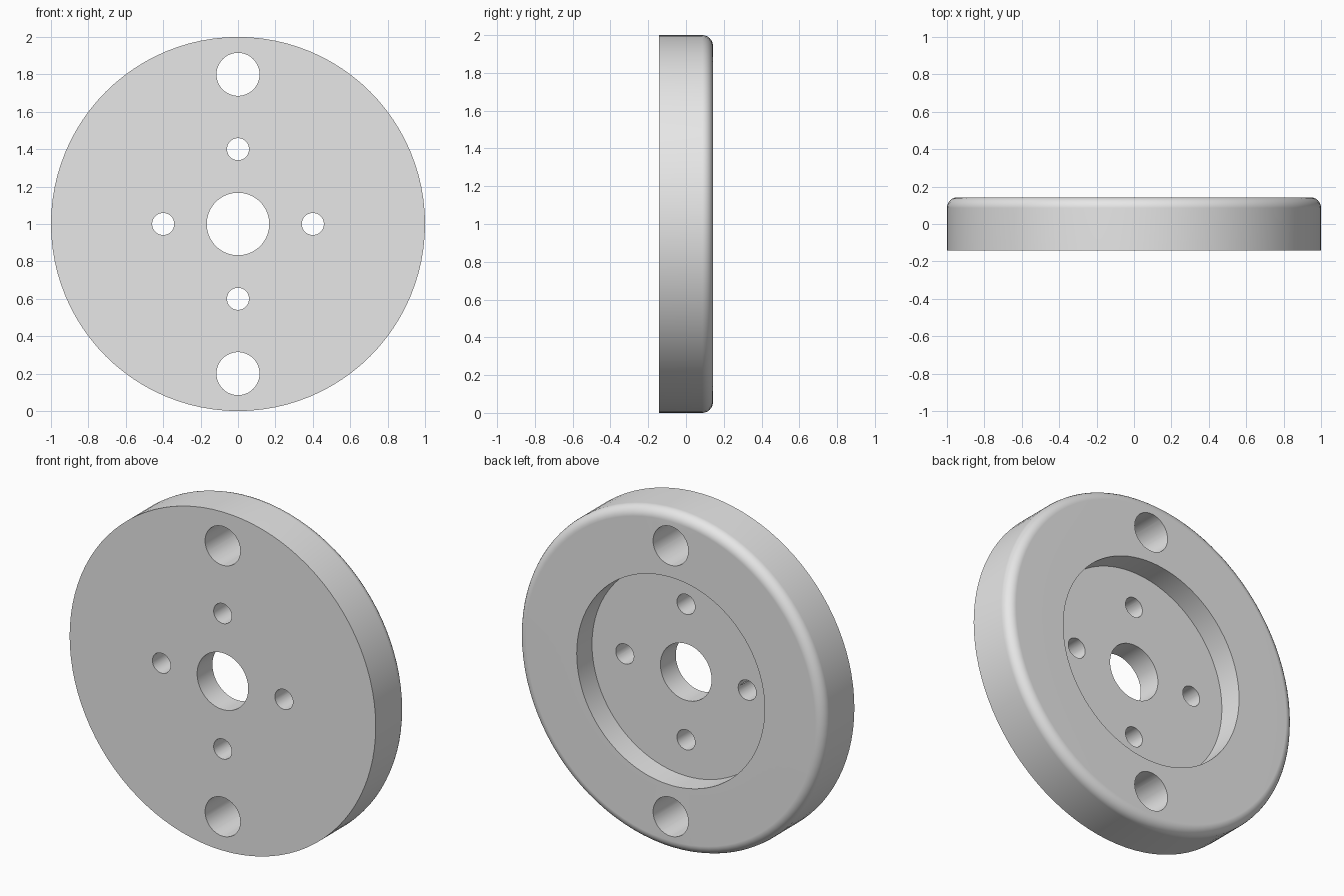
import bpy, bmesh, math
from mathutils import Vector

cube = bpy.data.objects.get("Cube")
if cube:
    bpy.data.objects.remove(cube, do_unlink=True)

HALF = 0.143          # half thickness
FILLET = 0.057        # rounded back rim
BORE, RECESS = 0.167, 0.614
CENTRE = Vector((0, 0, 1))

grey = bpy.data.materials.new("plain grey")
grey.use_nodes = True
grey.diffuse_color = (0.8, 0.8, 0.8, 1)
grey.node_tree.nodes["Principled BSDF"].inputs["Base Color"].default_value = grey.diffuse_color


def lathe(name, profile, location, steps):
    """Spin a closed (radius, depth) profile around the depth axis."""
    bm = bmesh.new()
    verts = [bm.verts.new((r, y, 0)) for r, y in profile]
    edges = [bm.edges.new((a, b)) for a, b in zip(verts, verts[1:] + verts[:1])]
    bmesh.ops.spin(bm, geom=verts + edges, cent=(0, 0, 0), axis=(0, 1, 0),
                   angle=math.tau, steps=steps, use_duplicate=False)
    bmesh.ops.remove_doubles(bm, verts=bm.verts, dist=1e-5)
    # Drop the degenerate edges on the axis, if the profile touches it
    bmesh.ops.dissolve_degenerate(bm, edges=bm.edges, dist=1e-6)
    bmesh.ops.recalc_face_normals(bm, faces=bm.faces)
    mesh = bpy.data.meshes.new(name)
    bm.to_mesh(mesh)
    bm.free()
    obj = bpy.data.objects.new(name, mesh)
    obj.location = location
    mesh.materials.append(grey)
    bpy.context.collection.objects.link(obj)
    return obj


def hole_cutter(name, x, z, radius):
    """Plain cylinder through the full thickness."""
    bpy.ops.mesh.primitive_cylinder_add(vertices=48, radius=radius, depth=1,
                                        location=CENTRE + Vector((x, 0, z)),
                                        rotation=(math.pi / 2, 0, 0))
    obj = bpy.context.object
    obj.name = name
    obj.hide_render = True
    obj.data.materials.append(grey)
    return obj


# Disc body: flat front, central bore, rounded back rim, round recess in the back
rim = [(1 - FILLET + FILLET * math.cos(a), HALF - FILLET + FILLET * math.sin(a))
       for a in (math.radians(15 * i) for i in range(7))]
disc = lathe("flange_disc",
             [(BORE, -HALF), (1, -HALF)] + rim + [(RECESS, HALF), (RECESS, 0), (BORE, 0)],
             CENTRE, 96)

# Two large mounting holes and four small screw holes
holes = [(0, s * 0.8, 0.115) for s in (-1, 1)]
holes += [(s * 0.4, 0, 0.059) for s in (-1, 1)] + [(0, s * 0.4, 0.059) for s in (-1, 1)]
bpy.context.view_layer.update()
for i, (x, z, radius) in enumerate(holes):
    cutter = hole_cutter(f"hole_cutter_{i + 1}", x, z, radius)
    bpy.ops.object.select_all(action='DESELECT')
    disc.select_set(True)
    bpy.context.view_layer.objects.active = disc
    cut = disc.modifiers.new("hole", 'BOOLEAN')
    cut.operation, cut.solver, cut.object = 'DIFFERENCE', 'EXACT', cutter
    bpy.ops.object.modifier_apply(modifier=cut.name)
    bpy.data.objects.remove(cutter, do_unlink=True)

# Smooth walls and fillet, crisp rims, even flat faces
bpy.ops.object.shade_smooth_by_angle(angle=math.radians(30))
weighted = disc.modifiers.new("even_normals", 'WEIGHTED_NORMAL')
weighted.keep_sharp = True
